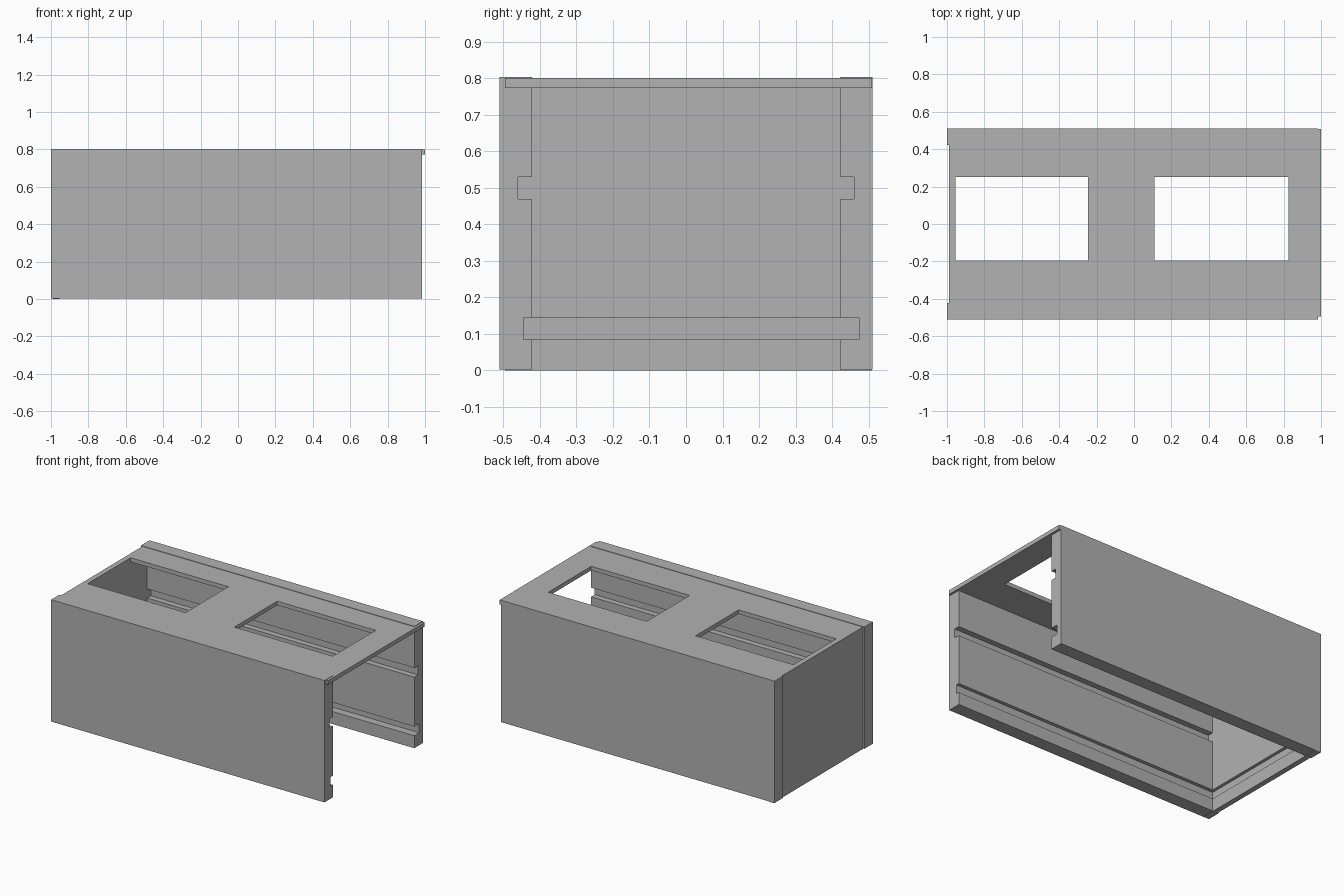
import bpy

default = bpy.data.objects.get("Cube")
if default:
    bpy.data.objects.remove(default, do_unlink=True)

grey = bpy.data.materials.new("mid grey")
grey.use_nodes = True
colour = (0.445, 0.445, 0.445, 1)
grey.diffuse_color = colour
grey.node_tree.nodes["Principled BSDF"].inputs["Base Color"].default_value = colour


def box(name, x, y, z):
    """Box from (low, high) spans on each axis."""
    spans = (x, y, z)
    bpy.ops.mesh.primitive_cube_add(size=1)
    obj = bpy.context.object
    obj.name = name
    for v in obj.data.vertices:
        v.co = [hi if c > 0 else lo for c, (lo, hi) in zip(v.co, spans)]
    obj.data.materials.append(grey)
    return obj


def cut(obj, cutters):
    for c in cutters:
        mod = obj.modifiers.new("cut " + c.name, 'BOOLEAN')
        mod.operation = 'DIFFERENCE'
        mod.solver = 'EXACT'
        mod.object = c
        bpy.ops.object.select_all(action='DESELECT')
        obj.select_set(True)
        bpy.context.view_layer.objects.active = obj
        bpy.ops.object.modifier_apply(modifier=mod.name)


# Main panels; the back end stays recessed between the long walls
front_wall = box("front_wall", (-1, 0.985), (-0.51, -0.422), (0.003, 0.803))
back_wall = box("back_wall", (-1, 0.985), (0.422, 0.51), (0.003, 0.803))
end_panel = box("end_panel", (-0.99, -0.955), (-0.495, 0.509), (0, 0.79))
top_panel = box("top_panel", (-0.99, 1), (-0.495, 0.509), (0.773, 0.8))

# Cutters: floor slot round three sides, shelf slot in the walls, top openings
floor_slot = box("floor_slot", (-0.975, 1.1), (-0.445, 0.473), (0.085, 0.145))
shelf_slot = box("shelf_slot", (-0.955, 1.1), (-0.46, 0.46), (0.47, 0.53))
openings = [box("opening", x, (-0.195, 0.25), (0.7, 0.9))
            for x in ((-0.955, -0.245), (0.11, 0.825))]

for wall in (front_wall, back_wall):
    cut(wall, [floor_slot, shelf_slot])
cut(end_panel, [floor_slot])
cut(top_panel, openings)

for helper in [floor_slot, shelf_slot] + openings:
    bpy.data.objects.remove(helper, do_unlink=True)
